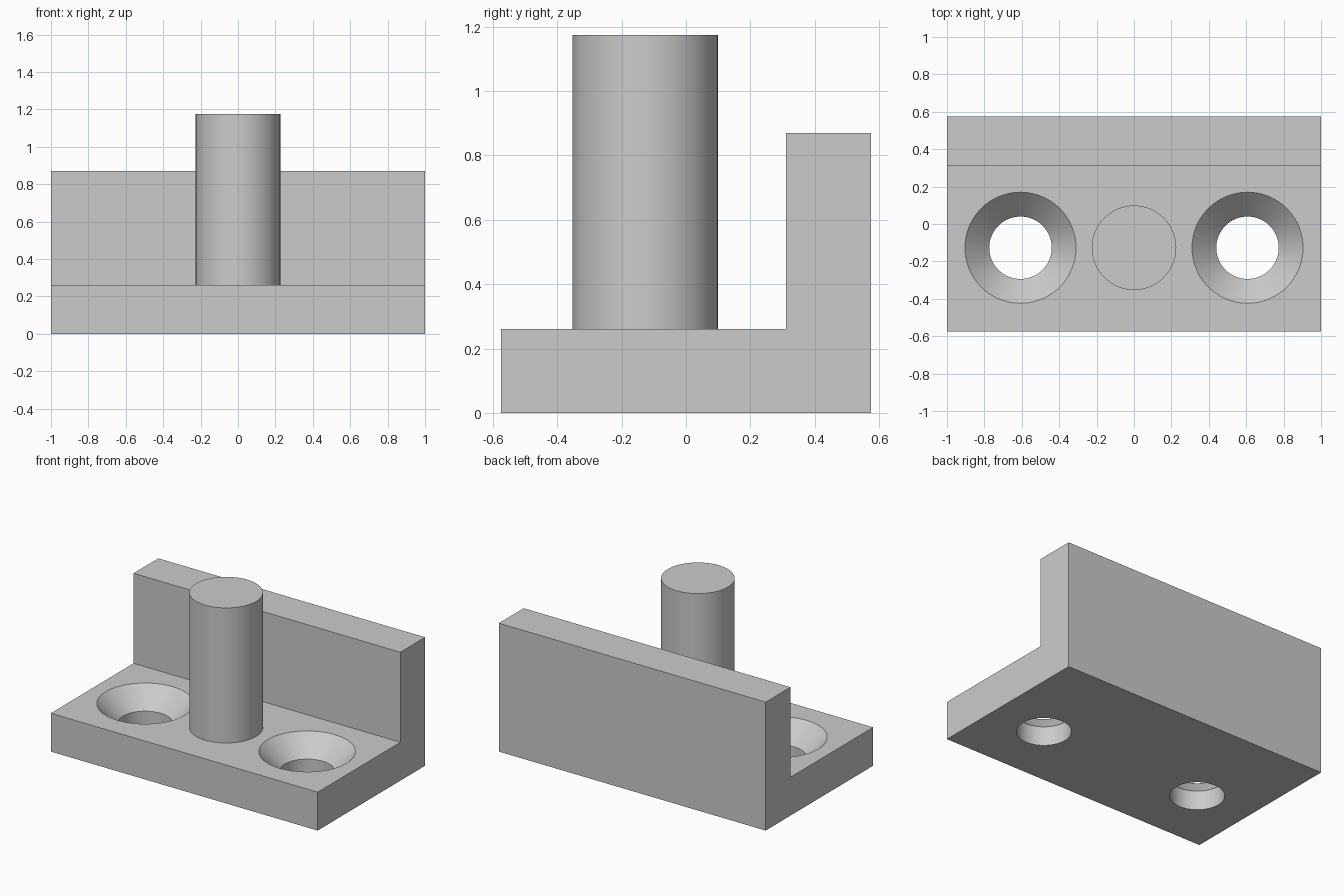
import bpy
import bmesh
import math

cube = bpy.data.objects.get("Cube")
if cube:
    bpy.data.objects.remove(cube, do_unlink=True)

LENGTH, DEPTH = 2.0, 1.15
BASE_TOP, WALL_TOP, PIN_TOP = 0.26, 0.87, 1.175
WALL_FRONT = 0.31
ROW_Y, HOLE_X = -0.127, 0.607
HOLE_R, PIN_R = 0.167, 0.226
SINK_Z = 0.13  # height where the countersink begins

grey = bpy.data.materials.new("light grey")
grey.use_nodes = True
colour = (0.6, 0.6, 0.6, 1)
grey.diffuse_color = colour
grey.node_tree.nodes["Principled BSDF"].inputs["Base Color"].default_value = colour


def make_object(name, bm):
    bmesh.ops.recalc_face_normals(bm, faces=bm.faces[:])
    mesh = bpy.data.meshes.new(name)
    bm.to_mesh(mesh)
    bm.free()
    mesh.materials.append(grey)
    obj = bpy.data.objects.new(name, mesh)
    bpy.context.collection.objects.link(obj)
    return obj


def revolve(name, profile, x, y, segments=64):
    """Turn an (r, z) profile around a vertical axis at (x, y)."""
    bm = bmesh.new()
    verts = [bm.verts.new((x + r, y, z)) for r, z in profile]
    edges = [bm.edges.new(pair) for pair in zip(verts, verts[1:])]
    bmesh.ops.spin(bm, geom=verts + edges, cent=(x, y, 0), axis=(0, 0, 1),
                   angle=math.tau, steps=segments, use_duplicate=False)
    bmesh.ops.remove_doubles(bm, verts=bm.verts[:], dist=0.0001)
    return make_object(name, bm)


def smooth(obj):
    bpy.ops.object.select_all(action="DESELECT")
    obj.select_set(True)
    bpy.context.view_layer.objects.active = obj
    bpy.ops.object.shade_smooth_by_angle(angle=math.radians(30))


# L-shaped bracket: side profile extruded along x
back = DEPTH / 2
outline = [(-back, 0), (back, 0), (back, WALL_TOP), (WALL_FRONT, WALL_TOP),
           (WALL_FRONT, BASE_TOP), (-back, BASE_TOP)]
bm = bmesh.new()
side = bm.faces.new([bm.verts.new((-LENGTH / 2, y, z)) for y, z in outline])
extruded = bmesh.ops.extrude_face_region(bm, geom=[side])["geom"]
bmesh.ops.translate(bm, vec=(LENGTH, 0, 0),
                    verts=[v for v in extruded if isinstance(v, bmesh.types.BMVert)])
bracket = make_object("bracket", bm)

# Countersunk screw holes, cut through the base
overshoot = 0.04
top_z = BASE_TOP + overshoot
top_r = HOLE_R + top_z - SINK_Z
hole_profile = [(0, -overshoot), (HOLE_R, -overshoot), (HOLE_R, SINK_Z),
                (top_r, top_z), (0, top_z)]
for sign in (-1, 1):
    cutter = revolve("hole_cutter", hole_profile, sign * HOLE_X, ROW_Y)
    cutter.hide_render = True
    cut = bracket.modifiers.new("screw hole", "BOOLEAN")
    cut.operation = "DIFFERENCE"
    cut.solver = "EXACT"
    cut.object = cutter
    bpy.context.view_layer.objects.active = bracket
    bpy.ops.object.modifier_apply(modifier=cut.name)
    bpy.data.objects.remove(cutter, do_unlink=True)
smooth(bracket)

# Upright pin between the holes
pin = revolve("pin", [(0, BASE_TOP), (PIN_R, BASE_TOP), (PIN_R, PIN_TOP), (0, PIN_TOP)],
              0, ROW_Y)
smooth(pin)
